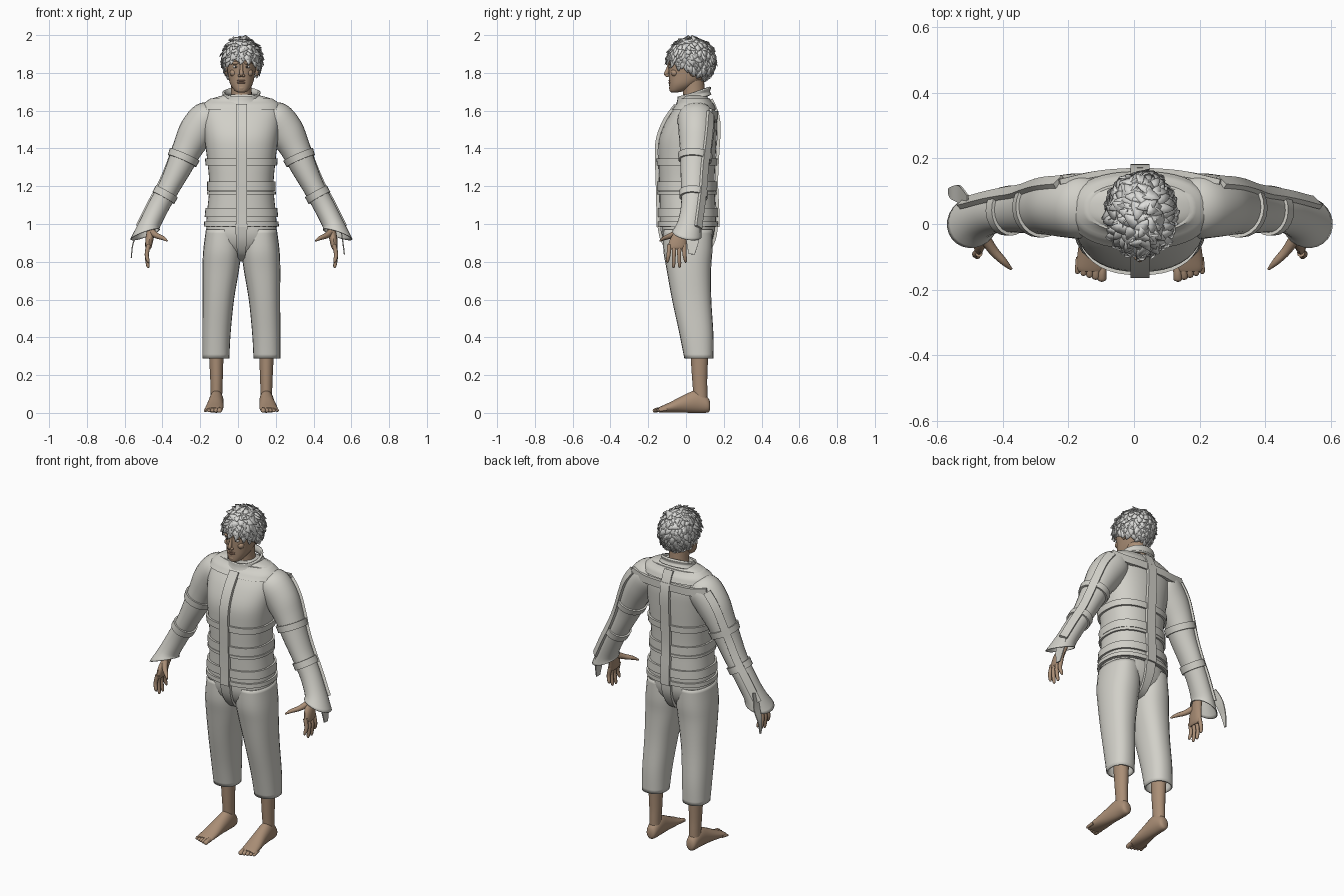
import bpy, bmesh, math, random
from mathutils import Vector

if "Cube" in bpy.data.objects:
    bpy.data.objects.remove(bpy.data.objects["Cube"])
random.seed(4)
X, Y, Z = Vector((1, 0, 0)), Vector((0, 1, 0)), Vector((0, 0, 1))
CENTRE_X = 0.018
made = []


def material(name, rgb):
    m = bpy.data.materials.new(name)
    m.use_nodes = True
    m.diffuse_color = (*rgb, 1)
    m.node_tree.nodes["Principled BSDF"].inputs["Base Color"].default_value = (*rgb, 1)
    return m


cloth = material("pale cloth", (0.64, 0.63, 0.58))
skin = material("tan skin", (0.40, 0.27, 0.18))
lip = material("lip", (0.33, 0.19, 0.13))
hair = material("white hair", (0.72, 0.72, 0.70))
white = material("eye white", (0.6, 0.58, 0.54))
dark = material("iris", (0.04, 0.03, 0.025))


def finish(name, bm, mat, wall=0):
    bmesh.ops.recalc_face_normals(bm, faces=bm.faces)
    mesh = bpy.data.meshes.new(name)
    bm.to_mesh(mesh)
    bm.free()
    mesh.materials.append(mat)
    ob = bpy.data.objects.new(name, mesh)
    ob.location.x = CENTRE_X
    bpy.context.collection.objects.link(ob)
    if wall:
        mod = ob.modifiers.new("wall", "SOLIDIFY")
        mod.thickness = wall
    made.append(ob)


def spline(rows, steps):
    out = []
    for i in range(len(rows) - 1):
        a, b, c, d = rows[max(i - 1, 0)], rows[i], rows[i + 1], rows[min(i + 2, len(rows) - 1)]
        for k in range(steps):
            t = k / steps
            out.append(tuple(q + t / 2 * (r - p + t * (2 * p - 5 * q + 4 * r - s + t * (3 * (q - r) + s - p)))
                             for p, q, r, s in zip(a, b, c, d)))
    return out + [tuple(rows[-1])]


def frame(pts, i, ref, axis):
    lo, hi = pts[max(i - 1, 0)], pts[min(i + 1, len(pts) - 1)]
    t = axis or (Vector(hi[:3]) - Vector(lo[:3])).normalized()
    v = (ref - t * ref.dot(t)).normalized()
    return v.cross(t), v, t


def sweep(name, rows, mat, ref=Y, axis=None, n=24, power=2, steps=4, caps=True, wall=0):
    """Rows are x, y, z, half width, half depth and an optional skew; n=4 gives a box section."""
    pts, bm, rings = spline(rows, steps), bmesh.new(), []
    for i, p in enumerate(pts):
        u, v, t = frame(pts, i, ref, axis)
        ring = []
        for k in range(n):
            ang = math.tau * (k + (0.5 if n == 4 else 0)) / n
            co, si = [math.copysign(abs(f(ang)) ** (2 / power), f(ang)) * (math.sqrt(2) if n == 4 else 1)
                      for f in (math.cos, math.sin)]
            pos = Vector(p[:3]) + u * p[3] * co + v * p[4] * si
            if len(p) > 5:
                pos += t * p[5] * co
            ring.append(bm.verts.new(pos))
        rings.append(ring)
    for a, b in zip(rings, rings[1:]):
        for k in range(n):
            bm.faces.new((a[k], a[(k + 1) % n], b[(k + 1) % n], b[k]))
    if caps:
        bm.faces.new(rings[0])
        bm.faces.new(rings[-1])
    finish(name, bm, mat, wall)


def blob(name, mat, pos, size):
    bm = bmesh.new()
    bmesh.ops.create_uvsphere(bm, u_segments=16, v_segments=10, radius=1)
    for v in bm.verts:
        v.co = Vector(p + c * s for p, c, s in zip(pos, v.co, size))
    finish(name, bm, mat)


# Jacket body
torso = [(0, .01, .985, .188, .148), (0, .01, 1.06, .182, .148), (0, .005, 1.2, .17, .146),
         (0, .005, 1.33, .18, .15), (0, .01, 1.45, .195, .152), (0, .03, 1.55, .207, .133),
         (0, .045, 1.62, .2, .1), (0, .05, 1.66, .165, .072), (0, .045, 1.685, .08, .06)]
body = spline(torso, 8)
sweep("jacket_body", torso, cloth, axis=Z, n=40, power=2.4)


def section(z, grow):
    p = min(body, key=lambda r: abs(r[2] - z))
    return (0, p[1], z, p[3] + grow, p[4] + grow)


# Belts round the waist, and the hem
for z, half in ((1.328, .018), (1.2, .024), (1.165, .008), (1.06, .024), (1.0, .012)):
    sweep("belt", [section(z - half, .011), section(z + half, .011)], cloth, axis=Z, n=40, power=2.4, steps=1)
# Shoulder yoke
sweep("yoke", [section(1.605 + k * .015, .01 - k * .001) for k in range(5)], cloth, axis=Z, n=40, power=2.4, steps=2)
# Front and back centre straps
for side, top in ((-1, 1.63), (1, 1.66)):
    rows = []
    for k in range(10):
        z = .985 + (top - .985) * k / 9
        _, yc, _, _, ry = section(z, .01)
        rows.append((0, yc + side * ry, z, .029, .009))
    sweep("centre_strap", rows, cloth, n=4, steps=2)
# Strap passing between the legs
sweep("crotch_strap", [(0, -.145, 1.0, .032, .008), (0, -.125, .91, .028, .008), (0, -.07, .835, .02, .008),
                       (0, .02, .81, .018, .008), (0, .1, .835, .02, .008), (0, .15, .92, .028, .008),
                       (0, .16, 1.0, .032, .008)], cloth, ref=Y + Z * .01, axis=None, n=4)
# Collar, higher at the back
tilt = (Z - Y * .35).normalized()
sweep("collar", [(0, .04, 1.65, .105, .09), (0, .04, 1.675, .088, .08), (0, .045, 1.7, .09, .082)],
      cloth, axis=tilt, caps=False, wall=.012)

# Trousers
sweep("trouser_seat", [(0, .01, .83, .09, .07), (0, .01, .88, .165, .115), (0, .01, .94, .187, .138),
                       (0, .01, 1.0, .183, .14)], cloth, axis=Z, power=2.4)
leg = [(.135, .068, .288, .071, .077), (.132, .055, .42, .075, .09), (.122, .03, .6, .083, .104),
       (.109, .015, .76, .097, .118), (.102, .01, .86, .1, .13), (.1, .01, .97, .088, .13)]
# Arm path, ending in a flared cuff
arm = [(.13, .055, 1.6, .05, .07), (.175, .055, 1.565, .092, .098), (.235, .055, 1.49, .096, .095),
       (.285, .052, 1.4, .08, .085), (.33, .045, 1.3, .068, .075), (.385, .042, 1.19, .057, .068),
       (.44, .035, 1.09, .056, .062), (.485, .02, 1.0, .056, .066), (.51, .005, .945, .062, .08)]
foot = [(0, .128, .035, .014, .018), (0, .115, .042, .03, .04), (0, .06, .06, .037, .06),
        (.004, -.01, .048, .041, .047), (.01, -.08, .03, .047, .029), (.014, -.13, .019, .047, .017),
        (.015, -.145, .016, .04, .012)]
shin = [(.132, .078, .05, .03, .036), (.132, .075, .12, .031, .038), (.132, .072, .2, .034, .041),
        (.134, .07, .4, .042, .052)]

for s, tag in ((1, "left_"), (-1, "right_")):
    def flip(rows, dx=0):
        return [(s * (r[0] + dx), *r[1:]) for r in rows]

    sweep(tag + "trouser_leg", flip(leg), cloth, axis=Z, power=2.3, caps=False, wall=.008)
    sweep(tag + "shin", flip(shin), skin, axis=Z)
    sweep(tag + "foot", flip(foot, .132), skin, ref=Z, axis=-Y)
    for i in range(5):
        r, tip = .013 - .0012 * i, .006 * i
        x = .113 + .0185 * i
        sweep(tag + "toe", flip([(x, -.125 + tip, .018, r, r), (x + .002, -.15 + tip, .016, r, r),
                                 (x + .003, -.17 + tip, .011, r, r * .8), (x + .003, -.176 + tip, .01, .003, .003)]),
              skin, ref=Z, n=10)

    # Sleeve, its cuff longest on the outer side
    skews = [0] * 7 + [-.01 * s, -.055 * s]
    sleeve = [(*r, k) for r, k in zip(flip(arm), skews)]
    sweep(tag + "sleeve", sleeve, cloth, caps=False, wall=.005)
    path = spline(flip(arm), 6)
    for at in (20, 31):
        sweep(tag + "arm_band", [(*path[i][:3], path[i][3] + .01, path[i][4] + .01) for i in (at, at + 1, at + 2)],
              cloth, steps=1)
    # Strap down the outer back of the arm, and its link across the shoulder blade
    line = []
    for i in range(8, 45, 3):
        u, v, _ = frame(path, i, Y, None)
        p = path[i]
        pos = Vector(p[:3]) - s * u * (p[3] + .003) * math.cos(.8) + v * (p[4] + .003) * math.sin(.8)
        line.append((*pos, .022, .008))
    sweep(tag + "arm_strap", line, cloth, ref=X * s + Y, n=4, steps=2)
    joint = line[0]
    sweep(tag + "back_strap", [(0, .163, 1.575, .022, .009), (s * .09, .158, 1.575, .022, .009),
                               (s * .16, .148, 1.575, .022, .009), joint], cloth, n=4)

    # Hand
    sweep(tag + "palm", flip([(.472, .01, 1.03, .022, .03), (.475, -.01, .98, .022, .032),
                              (.485, -.035, .93, .022, .044), (.492, -.048, .88, .017, .048),
                              (.493, -.05, .865, .01, .04)]), skin, axis=-Z, n=16)
    for i, tip in enumerate((.795, .768, .77, .795)):
        y = -.088 + .026 * i
        sweep(tag + "finger", flip([(.491, y, .89, .012, .013), (.501, y - .004 + .002 * i, .84, .011, .011),
                                    (.495, y - .01 + .006 * i, tip + .012, .009, .009),
                                    (.49, y - .01 + .006 * i, tip, .003, .003)]), skin, n=10)
    sweep(tag + "thumb", flip([(.478, -.035, .96, .018, .02), (.448, -.08, .938, .015, .015),
                               (.415, -.115, .925, .011, .011), (.392, -.138, .91, .004, .004)]), skin, ref=Z, n=10)

    # Ear and eye
    blob(tag + "ear", skin, (s * .082, .035, 1.815), (.011, .02, .034))
    blob(tag + "eye", white, (s * .03, -.079, 1.832), (.015, .011, .008))
    blob(tag + "iris", dark, (s * .03, -.087, 1.832), (.006, .004, .006))
    blob(tag + "brow", skin, (s * .031, -.083, 1.852), (.024, .011, .008))
    blob(tag + "cheek", skin, (s * .04, -.06, 1.8), (.022, .02, .02))
    blob(tag + "nostril", skin, (s * .01, -.1, 1.786), (.009, .011, .008))

# Loose tongues of cloth on the cuffs
sweep("right_cuff_tail", [(-.525, .06, 1.03, .03, .003), (-.55, .09, .96, .028, .003), (-.575, .095, .89, .018, .003),
                          (-.583, .1, .82, .006, .003)], cloth, ref=X, n=4)
sweep("left_cuff_tail", [(.52, .035, 1.0, .04, .003), (.535, .035, .92, .035, .003), (.545, .03, .84, .016, .003)],
      cloth, ref=X, n=4)

# Neck, head and face
sweep("neck", [(0, .05, 1.62, .066, .06), (0, .042, 1.69, .055, .058), (0, .035, 1.78, .056, .06)], skin, axis=Z)
sweep("head", [(0, -.06, 1.697, .018, .018), (0, -.045, 1.706, .036, .042), (0, -.015, 1.74, .059, .074),
               (0, .014, 1.79, .071, .105), (0, .024, 1.85, .078, .116), (0, .03, 1.91, .076, .112),
               (0, .03, 1.95, .056, .085), (0, .03, 1.972, .012, .02)], skin, axis=Z, n=32, power=2.2)
sweep("nose", [(0, -.086, 1.855, .008, .008), (0, -.094, 1.825, .008, .01), (0, -.104, 1.795, .011, .013),
               (0, -.1, 1.78, .006, .006)], skin, axis=-Z, n=12)
for z, h in ((1.759, .005), (1.748, .006)):
    blob("lip", lip, (0, -.083, z), (.024, .01, h))
blob("chin", skin, (0, -.072, 1.72), (.024, .018, .018))

# Hair cap, cut along a hairline that drops towards the nape
MID, SIZE = Vector((.004, .028, 1.865)), (.097, .122, .113)


def hairline(p):
    return 1.83 - .5 * p.y


bm = bmesh.new()
bmesh.ops.create_uvsphere(bm, u_segments=32, v_segments=20, radius=1)
for v in bm.verts:
    v.co = MID + Vector(c * k for c, k in zip(v.co, SIZE))
bmesh.ops.delete(bm, geom=[v for v in bm.verts if v.co.z < hairline(v.co)], context="VERTS")
finish("hair_cap", bm, hair, .006)

# Overlapping tufts of hair
bm = bmesh.new()
COUNT = 420
for i in range(COUNT):
    h = 1 - 2 * (i + .5) / COUNT
    r = math.sqrt(1 - h * h)
    d = Vector((r * math.cos(i * 2.4), r * math.sin(i * 2.4), h))
    p = MID + Vector(c * k for c, k in zip(d, SIZE))
    if p.z < hairline(p):
        continue
    swirl = Vector(random.uniform(-.7, .7) for _ in range(3))
    down = swirl - Z
    down = (down - d * down.dot(d)).normalized()
    across = d.cross(down)
    size = random.uniform(.75, 1.2)
    lift = random.uniform(.004, .016)
    rows = []
    for along, wide, up in ((-.016, .012, .004), (.008, .017, .009), (.026, .012, .004 + lift * .5), (.042, .003, lift)):
        c = p + down * along * size + d * up
        rows.append([bm.verts.new(c + across * wide * size * k) for k in (-1, 1)])
    for a, b in zip(rows, rows[1:]):
        bm.faces.new((a[0], a[1], b[1], b[0]))
finish("hair_tufts", bm, hair, .004)

# Smooth shading with sharp edges kept
bpy.ops.object.select_all(action="DESELECT")
for ob in made:
    ob.select_set(True)
bpy.context.view_layer.objects.active = made[0]
bpy.ops.object.shade_smooth_by_angle(angle=math.radians(40))
